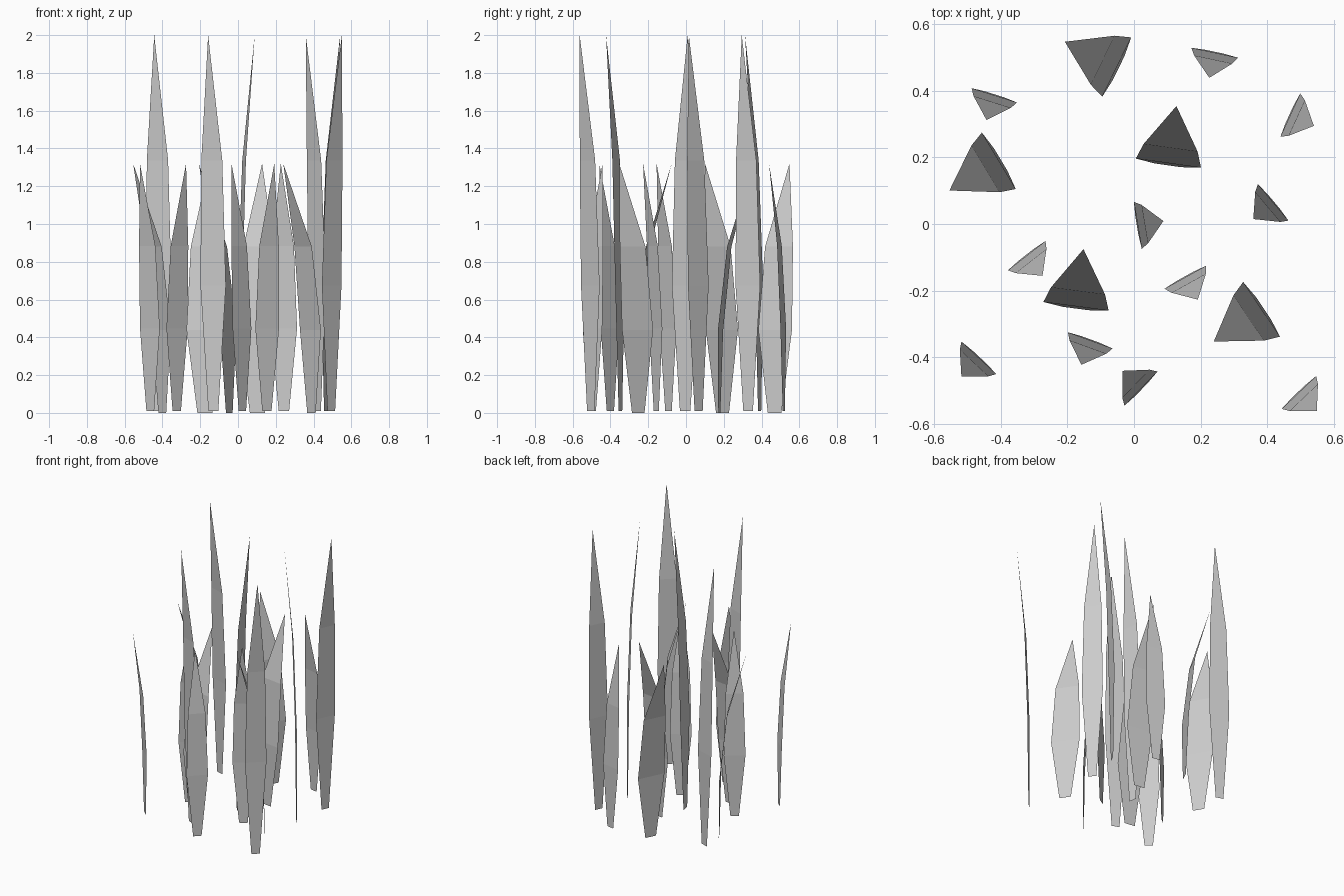
import bpy
import bmesh
from math import cos, sin, radians

if "Cube" in bpy.data.objects:
    bpy.data.objects.remove(bpy.data.objects["Cube"])


def blade(name, x, y, heading, z0, z1, widths, lean):
    """Flat tapering strip that curls toward its heading; (x, y) is its widest row."""
    a = radians(heading)
    fx, fy = cos(a), sin(a)
    bm = bmesh.new()
    prev = None
    for i, w in enumerate(widths):
        t = i / 3
        s = lean * (t ** 3 - 1 / 27)
        cx, cy, z = x + fx * s, y + fy * s, z0 + (z1 - z0) * t
        if w:
            row = [bm.verts.new((cx - fy * k * w / 2, cy + fx * k * w / 2, z)) for k in (1, -1)]
        else:
            row = [bm.verts.new((cx, cy, z))]
        if prev:
            bm.faces.new([prev[1], prev[0]] + row)
        prev = row
    me = bpy.data.meshes.new(name)
    bm.to_mesh(me)
    bm.free()
    ob = bpy.data.objects.new(name, me)
    bpy.context.collection.objects.link(ob)


WIDE = (0.08, 0.198, 0.164, 0)
NARROW = (0.056, 0.143, 0.118, 0)

# broad, strongly curling blades
for x, y, h in [(-0.052, 0.472, 154), (0.1035, 0.183, 82), (-0.4065, 0.19, 211),
                (-0.1745, -0.2475, 82.5), (0.3835, -0.2565, 214)]:
    blade("broad_grass_blade", x, y, h, 0, 1.32, WIDE, 0.18)

# tall narrow blades
for x, y, h in [(-0.42, 0.387, 252.5), (0.47, 0.3275, -24.6), (0.4185, 0.065, 220),
                (0.0115, -0.004, 9.5), (-0.1315, -0.35, 250), (0.496, -0.5065, -46.4)]:
    blade("tall_grass_blade", x, y, h, 0.01, 2.0, NARROW, 0.081)

# short narrow blades
for x, y, h in [(0.2425, 0.515, 258), (-0.3225, -0.095, -52), (0.1545, -0.16, -61),
                (-0.4665, -0.4025, 227), (0.021, -0.495, 136)]:
    blade("short_grass_blade", x, y, h, 0.01, 1.32, NARROW, 0.08)
